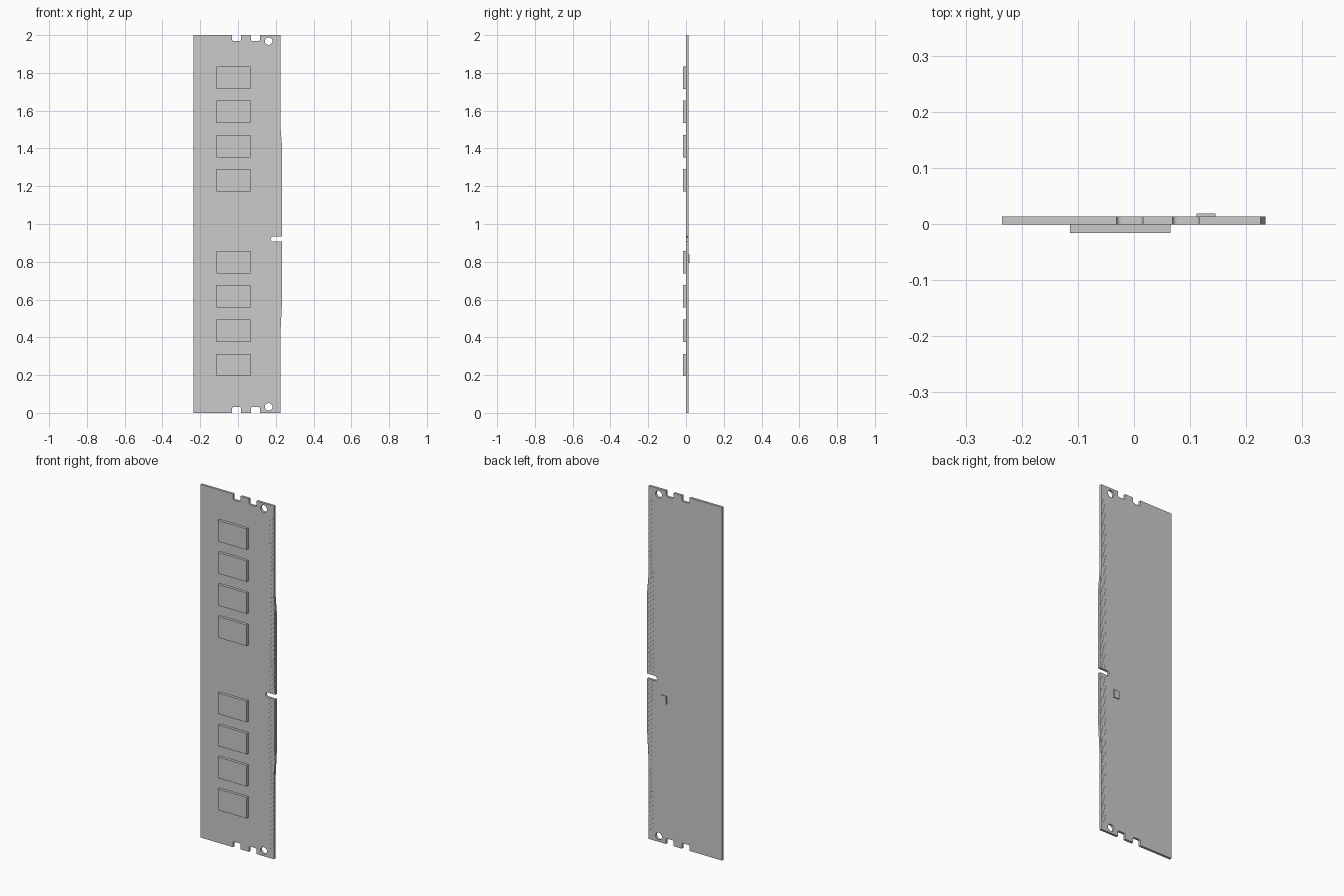
import bpy, bmesh, math
from mathutils import Matrix, Vector

if "Cube" in bpy.data.objects:
    bpy.data.objects.remove(bpy.data.objects["Cube"])

Y0, Y1 = -0.0005, 0.013          # front and back faces of the board


def arc(cx, cz, r, a0, a1, n):
    return [(cx + r * math.cos(math.radians(a0 + (a1 - a0) * i / n)),
             cz + r * math.sin(math.radians(a0 + (a1 - a0) * i / n))) for i in range(n + 1)]


def add_boxes(name, boxes):
    """One mesh object made of boxes given as (x0, x1, y0, y1, z0, z1)."""
    bm = bmesh.new()
    for x0, x1, y0, y1, z0, z1 in boxes:
        m = Matrix.Translation(((x0 + x1) / 2, (y0 + y1) / 2, (z0 + z1) / 2))
        m = m @ Matrix.Diagonal((x1 - x0, y1 - y0, z1 - z0, 1))
        bmesh.ops.create_cube(bm, size=1, matrix=m)
    me = bpy.data.meshes.new(name)
    bm.to_mesh(me)
    bm.free()
    ob = bpy.data.objects.new(name, me)
    bpy.context.collection.objects.link(ob)
    return ob


def plate(name, loops):
    """Filled x-z outline with holes, thickened from Y0 to Y1."""
    cu = bpy.data.curves.new(name, 'CURVE')
    cu.dimensions = '2D'
    cu.fill_mode = 'BOTH'
    cu.extrude = (Y1 - Y0) / 2
    for pts in loops:
        sp = cu.splines.new('POLY')
        sp.points.add(len(pts) - 1)
        for p, (x, z) in zip(sp.points, pts):
            p.co = (x, z, 0, 1)
        sp.use_cyclic_u = True
    ob = bpy.data.objects.new(name, cu)
    bpy.context.collection.objects.link(ob)
    bpy.context.view_layer.objects.active = ob
    ob.select_set(True)
    bpy.ops.object.convert(target='MESH')
    ob = bpy.context.object
    ob.data.transform(Matrix.Translation((0, (Y0 + Y1) / 2, 0)) @ Matrix.Rotation(math.pi / 2, 4, 'X'))
    bm = bmesh.new()
    bm.from_mesh(ob.data)
    bmesh.ops.remove_doubles(bm, verts=bm.verts, dist=0.0002)
    bmesh.ops.recalc_face_normals(bm, faces=bm.faces)
    for f in bm.faces:
        f.smooth = False
    bm.to_mesh(ob.data)
    bm.free()
    ob.select_set(False)
    return ob


# Circuit board: end notches, stepped contact edge, key slot and two holes
LEFT, EDGE, BULGE, DEPTH, R = -0.235, 0.225, 0.234, 0.032, 0.008
end = [(LEFT, 0)]
for a, b in ((-0.031, 0.016), (0.069, 0.116)):
    end += [(a, 0)] + arc(a + R, DEPTH - R, R, 180, 90, 4)
    end += arc(b - R, DEPTH - R, R, 90, 0, 4) + [(b, 0)]
end += [(EDGE, 0)]
key_z, key_r = 0.92, 0.0135
right = [(EDGE, 0.43), (BULGE, 0.60), (BULGE, key_z - key_r)]
right += arc(0.173 + key_r, key_z, key_r, 270, 90, 10)
right += [(BULGE, key_z + key_r), (BULGE, 1.40), (EDGE, 1.51)]
top = [(x, 2 - z) for x, z in reversed(end)]
holes = [arc(0.162, z, 0.02, 0, 345, 23) for z in (0.032, 1.968)]
plate("circuit_board", [end + right + top] + holes)

# Memory chips: two groups of four on the front
add_boxes("memory_chips", [(-0.114, 0.065, -0.0162, Y0, z, z + 0.119)
                           for base in (0.194, 1.171)
                           for z in (base + 0.1815 * i for i in range(4))])

# Small chip on the back
add_boxes("small_chip", [(0.111, 0.145, Y1, 0.0185, 0.794, 0.838)])

# Gold-finger contacts along the edge, both faces
pitch, width = 0.01275, 0.009
rows = [0.048 + pitch * i for i in range(67)] + [0.945 + pitch * i for i in range(77)]


def edge_x(z):
    if z < 0.60:
        t = (z - 0.43) / 0.17
    else:
        t = (1.51 - z) / 0.11
    return EDGE + (BULGE - EDGE) * min(max(t, 0), 1)


for name, a, b in (("front_contacts", Y0 - 0.0006, Y0), ("back_contacts", Y1, Y1 + 0.0006)):
    add_boxes(name, [(0.195, edge_x(z) - 0.003, a, b, z, z + width) for z in rows])
